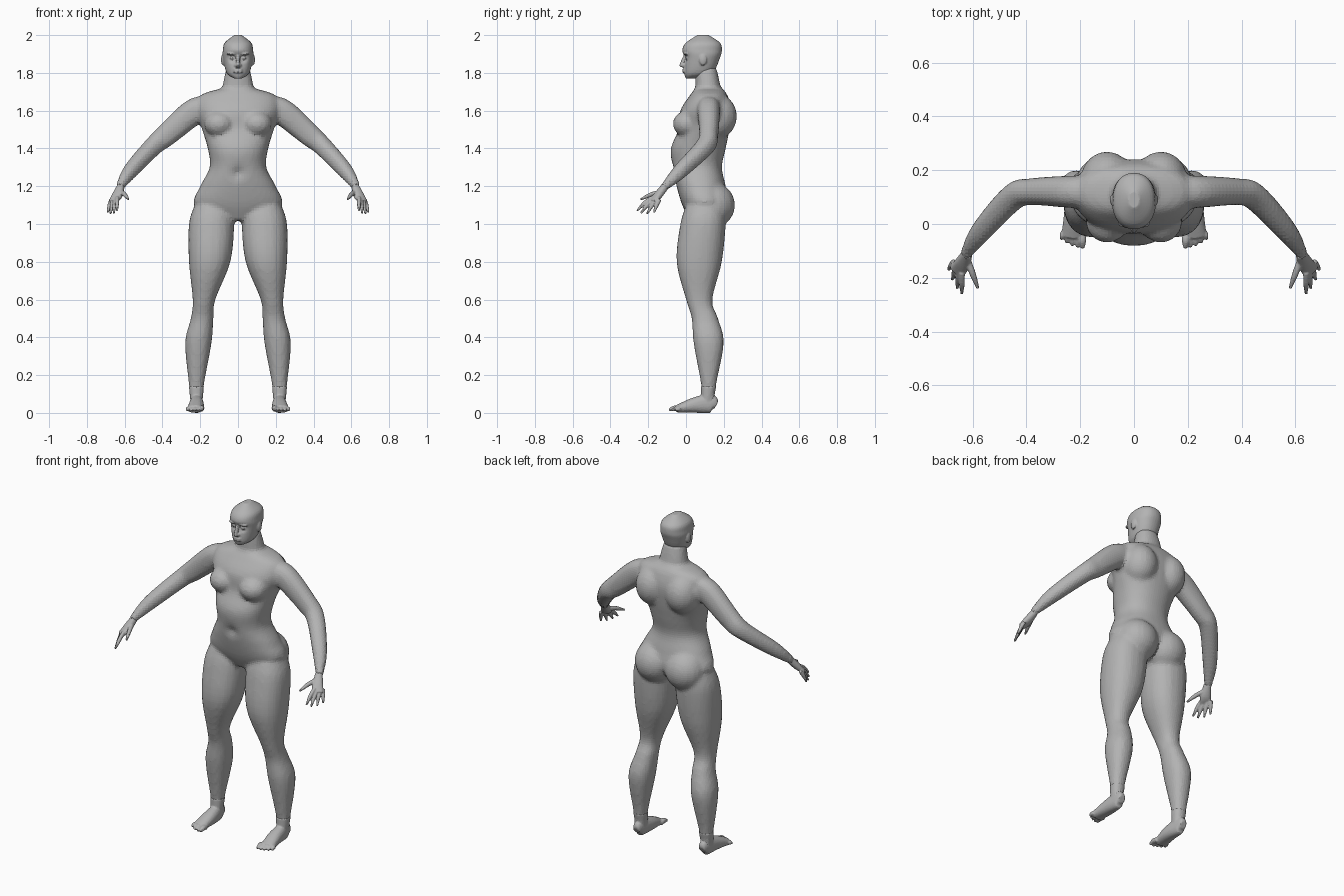
import bpy, bmesh, math
from mathutils import Vector, Matrix

cube = bpy.data.objects.get("Cube")
if cube:
    bpy.data.objects.remove(cube)

skin = bpy.data.materials.new("matte grey")
skin.use_nodes = True
shade = .45
grey = (shade, shade, shade, 1)
skin.diffuse_color = grey
skin.node_tree.nodes["Principled BSDF"].inputs["Base Color"].default_value = grey
UP = Vector((0, 0, 1))
SIDES = {"left": 1, "right": -1}


def refine(rows, steps):
    """Pass a smooth curve through the rows of a loft."""
    rows = [Vector(row) for row in rows]
    padded = [rows[0], *rows, rows[-1]]
    smooth = []
    for before, start, end, after in zip(padded, padded[1:], padded[2:], padded[3:]):
        leave, arrive = (end - before) / 2, (after - start) / 2
        for step in range(steps):
            t = step / steps
            ease = t * t * (3 - 2 * t)
            smooth.append(start.lerp(end, ease) + leave * t * (1 - t) ** 2 - arrive * t * t * (1 - t))
    return smooth + [rows[-1]]


def rounded(value):
    """Push a circle slightly towards a box."""
    return math.copysign(abs(value) ** .9, value)


def loft(bm, rows, side=1, upright=False, count=20, steps=5):
    """Each row holds x, y, z, half width and half depth."""
    rows = refine(rows, steps)
    rings = []
    for i, (x, y, z, width, depth) in enumerate(rows):
        across, through = Vector((1, 0, 0)), Vector((0, 1, 0))
        if not upright:
            ahead, behind = rows[min(i + 1, len(rows) - 1)], rows[max(i - 1, 0)]
            along = Vector(ahead[:3]) - Vector(behind[:3])
            across = along.cross(UP).normalized()
            through = across.cross(along).normalized()
        ring = []
        for k in range(count):
            angle = math.tau * k / count
            point = Vector((x, y, z))
            point += across * width * rounded(math.cos(angle))
            point += through * depth * rounded(math.sin(angle))
            point.x *= side
            ring.append(bm.verts.new(point))
        rings.append(ring)
    for lower, upper in zip(rings, rings[1:]):
        for k in range(count):
            bm.faces.new((lower[k - 1], lower[k], upper[k], upper[k - 1]))
    bm.faces.new(rings[0])
    bm.faces.new(rings[-1])


def trunk(bm, rows):
    """Each row holds height, half width, front y and back y."""
    loft(bm, [(0, (front + back) / 2, z, width, (back - front) / 2)
              for z, width, front, back in rows], upright=True, count=36)


def blob(bm, centre, size, side=1):
    x, y, z = centre
    place = Matrix.LocRotScale(Vector((x * side, y, z)), None, Vector(size))
    bmesh.ops.create_uvsphere(bm, u_segments=20, v_segments=14, radius=1, matrix=place)


def dent(bm, centre, radius, depth):
    for vert in bm.verts:
        distance = (vert.co - Vector(centre)).length / radius
        vert.co.y += depth * math.exp(-distance ** 2)


def finish(bm, name, voxel):
    """Fuse the overlapping pieces of a part into one skin."""
    bmesh.ops.recalc_face_normals(bm, faces=bm.faces)
    mesh = bpy.data.meshes.new(name)
    bm.to_mesh(mesh)
    bm.free()
    mesh.materials.append(skin)
    part = bpy.data.objects.new(name, mesh)
    bpy.context.collection.objects.link(part)
    fuse = part.modifiers.new("fuse", 'REMESH')
    fuse.mode = 'VOXEL'
    fuse.voxel_size = voxel
    soften = part.modifiers.new("soften", 'SMOOTH')
    soften.iterations = 3


# Body: trunk, neck, arms and legs
body = bmesh.new()
trunk(body, [(1.02, .08, .02, .14), (1.1, .23, -.02, .22), (1.2, .2, -.05, .21), (1.3, .15, -.07, .19),
             (1.4, .16, -.08, .21), (1.5, .19, -.04, .23), (1.6, .22, -.03, .24), (1.68, .2, .02, .22),
             (1.72, .08, .05, .19)])
trunk(body, [(1.6, .1, .05, .2), (1.74, .08, .05, .18), (1.83, .06, .05, .16)])
dent(body, (0, -.07, 1.27), .03, .02)
arm = [(.16, .12, 1.62, .06, .06), (.24, .12, 1.59, .06, .07), (.38, .12, 1.47, .05, .06),
       (.45, .1, 1.41, .05, .05), (.57, -.03, 1.28, .04, .04), (.63, -.12, 1.19, .02, .02)]
leg = [(.13, .1, 1.1, .1, .1), (.14, .09, 1, .12, .12), (.15, .07, .8, .11, .12), (.18, .07, .6, .06, .07),
       (.19, .1, .5, .06, .07), (.21, .12, .37, .07, .08), (.22, .12, .15, .04, .04), (.22, .12, .04, .03, .03)]
chest, buttock, shoulder_blade = (.1, .01, 1.53), (.1, .14, 1.1), (.1, .16, 1.57)
for side in SIDES.values():
    loft(body, arm, side)
    loft(body, leg, side, upright=True)
    blob(body, chest, (.08, .08, .07), side)
    blob(body, buttock, (.12, .12, .12), side)
    blob(body, shoulder_blade, (.1, .11, .12), side)
finish(body, "body", .013)

# Head with eyes, brows, ears, nose and lips
head = bmesh.new()
trunk(head, [(1.77, .02, 0, .05), (1.8, .06, -.01, .14), (1.88, .08, -.01, .18), (1.92, .08, -.02, .19),
             (1.96, .07, 0, .18), (2, .02, .06, .12)])
for side in SIDES.values():
    dent(head, (.03 * side, -.01, 1.88), .02, .02)
    blob(head, (.03, .01, 1.88), (.015, .015, .01), side)
    blob(head, (.03, 0, 1.9), (.03, .015, .006), side)
    blob(head, (.01, -.01, 1.84), (.01, .01, .01), side)
    blob(head, (.08, .09, 1.87), (.01, .02, .03), side)
loft(head, [(0, 0, 1.9, .01, .01), (0, -.025, 1.84, .01, .01), (0, -.01, 1.83, .01, .01)], upright=True)
for lip in (1.805, 1.817):
    blob(head, (0, -.01, lip), (.025, .01, .006))
finish(head, "head", .005)


def digit(bm, base, tip, radius, side):
    """A finger or toe that bends slightly in the middle."""
    base, tip = Vector(base), Vector(tip)
    bend = base.lerp(tip, .5) + UP * radius / 2
    loft(bm, [(*base, radius, radius), (*bend, radius, radius), (*tip, radius / 2, radius / 2)],
         side, count=10)


# Hands: palm, thumb and four spread fingers
first_knuckle, last_knuckle = Vector((.64, -.18, 1.14)), Vector((.67, -.14, 1.13))
first_tip, last_tip = Vector((.64, -.26, 1.07)), Vector((.69, -.17, 1.06))
for label, side in SIDES.items():
    hand = bmesh.new()
    loft(hand, [(.62, -.11, 1.2, .02, .02), (.64, -.15, 1.15, .03, .02), (.66, -.18, 1.12, .03, .01)], side)
    digit(hand, (.62, -.13, 1.17), (.58, -.24, 1.13), .012, side)
    for i in range(4):
        knuckle = first_knuckle.lerp(last_knuckle, i / 3)
        tip = first_tip.lerp(last_tip, i / 3)
        if i in (1, 2):
            tip += (tip - knuckle) * .15
        digit(hand, knuckle, tip, .011, side)
    finish(hand, label + "_hand", .004)

# Feet: ankle, sole from heel to ball, and five toes
for label, side in SIDES.items():
    foot = bmesh.new()
    loft(foot, [(.22, .12, .14, .04, .04), (.22, .11, .04, .03, .03)], side, upright=True)
    loft(foot, [(.22, .16, .04, .02, .02), (.22, .13, .05, .03, .05), (.22, .04, .04, .04, .04),
                (.23, -.05, .02, .04, .02)], side)
    for i in range(5):
        radius = .011 if i else .015
        digit(foot, (.195 + .017 * i, -.03, .02), (.19 + .02 * i, .002 * i * i - .09, radius), radius, side)
    finish(foot, label + "_foot", .005)
